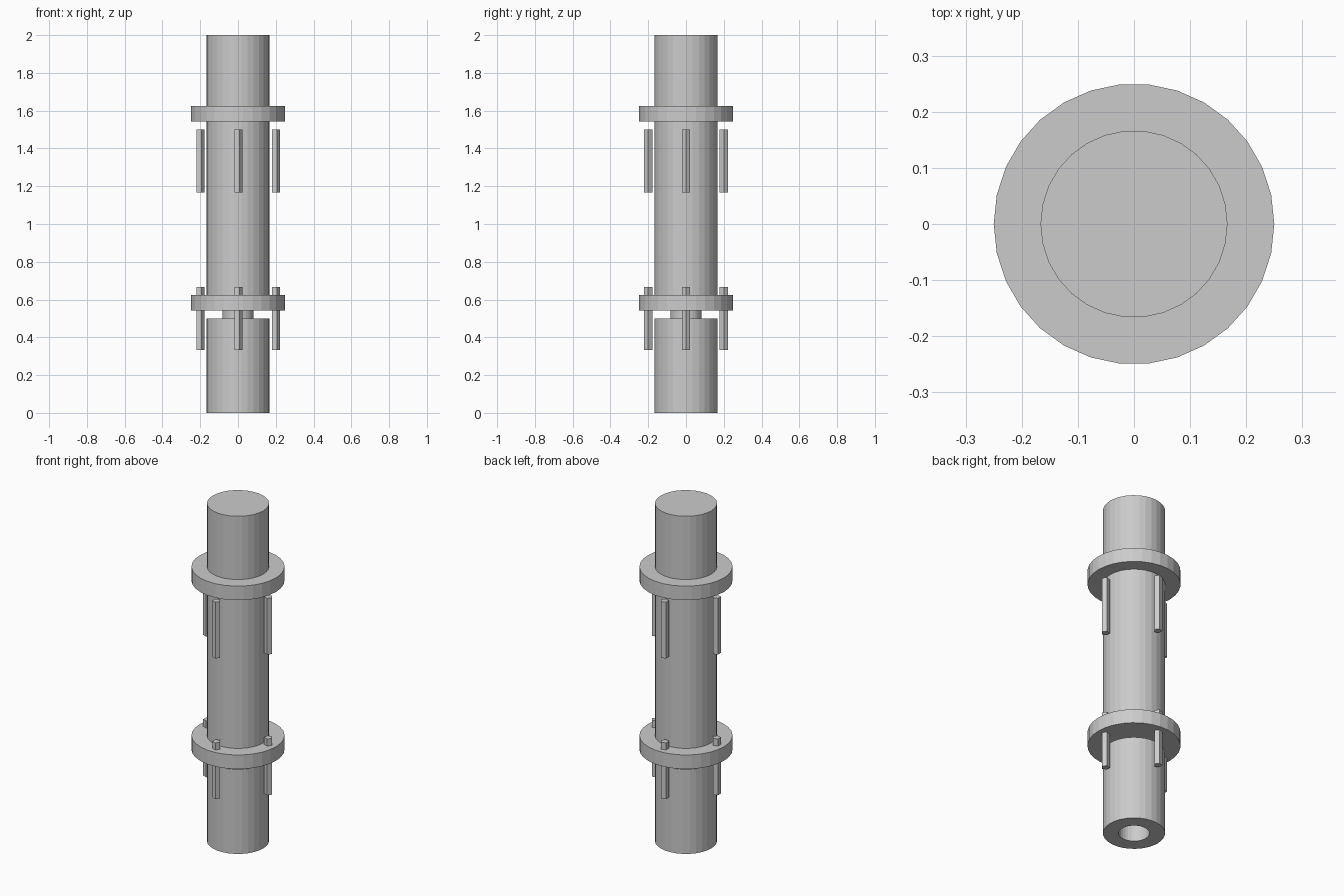
import bpy
import bmesh
from math import cos, sin, tau

cube = bpy.data.objects.get("Cube")
if cube:
    bpy.data.objects.remove(cube)

UNIT = 1 / 60      # design units to scene units

grey = bpy.data.materials.new("plain_grey")
grey.use_nodes = True
grey.diffuse_color = (0.6, 0.6, 0.6, 1)
grey.node_tree.nodes["Principled BSDF"].inputs["Base Color"].default_value = (0.6, 0.6, 0.6, 1)


def lathe(name, profile, sides, x=0, y=0):
    """Revolve a (radius, height) outline; radius 0 ends become flat caps."""
    bm = bmesh.new()
    rings = []
    for r, z in profile:
        rings.append([bm.verts.new((UNIT * (x + r * cos(tau * i / sides)),
                                    UNIT * (y + r * sin(tau * i / sides)),
                                    UNIT * z)) for i in range(sides)])
    for low, high in zip(rings, rings[1:]):
        for i in range(sides):
            j = (i + 1) % sides
            bm.faces.new((low[i], low[j], high[j], high[i]))
    bm.faces.new(rings[0])
    bm.faces.new(rings[-1])
    bmesh.ops.recalc_face_normals(bm, faces=bm.faces)
    mesh = bpy.data.meshes.new(name)
    bm.to_mesh(mesh)
    bm.free()
    mesh.materials.append(grey)
    obj = bpy.data.objects.new(name, mesh)
    bpy.context.collection.objects.link(obj)
    return obj


def cylinder(name, r, z0, z1, sides=30, x=0, y=0):
    return lathe(name, [(r, z0), (r, z1)], sides, x, y)


# Lower sleeve with a blind bore open at the bottom
lathe("lower_sleeve", [(5, 25), (5, 0), (10, 0), (10, 30), (5, 30)], 30)

# Thin neck joining sleeve and upper shaft
cylinder("neck", 5, 30, 33, 30)

# Upper shaft and the two flanges
cylinder("upper_shaft", 10, 32.5, 120)
for name, z in (("lower_flange", 32.5), ("upper_flange", 92.5)):
    cylinder(name, 15, z, z + 5)

# Four bolts around each flange
for level, z in (("lower", 20), ("upper", 70)):
    for side, x, y in (("left", 12, 0), ("back", 0, 12), ("right", -12, 0), ("front", 0, -12)):
        cylinder(f"{level}_bolt_{side}", 1.4, z, z + 20, 5, x, y)
